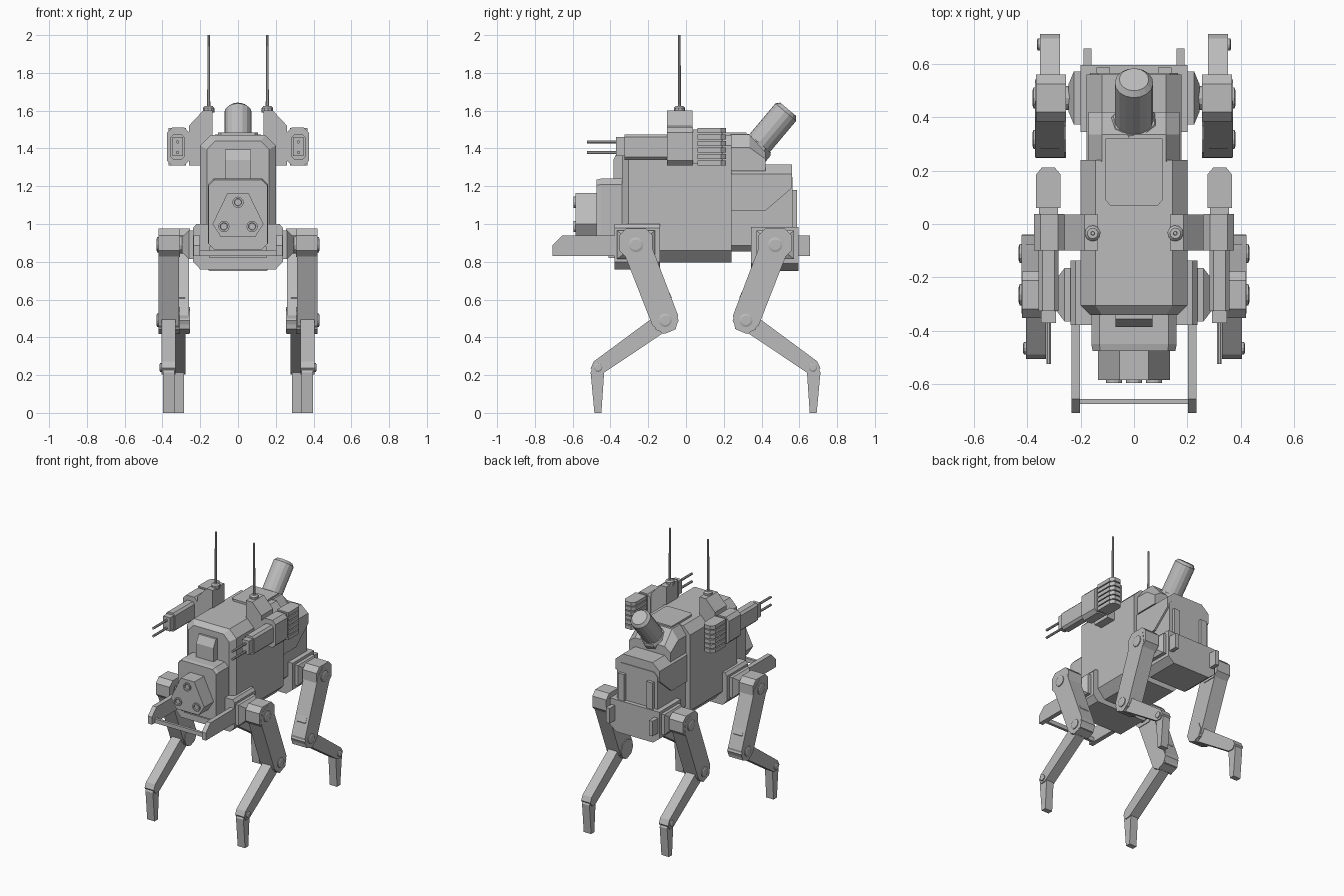
import bpy, bmesh, math
from mathutils import Vector

if "Cube" in bpy.data.objects:
    bpy.data.objects.remove(bpy.data.objects["Cube"])

grey = bpy.data.materials.new("plain_grey")
grey.diffuse_color = (0.5, 0.5, 0.5, 1)
grey.use_nodes = True
grey.node_tree.nodes["Principled BSDF"].inputs["Base Color"].default_value = grey.diffuse_color


def loft(name, rings, mirror=False):
    """Skin a list of equal-length 3D rings and cap both ends."""
    bm = bmesh.new()
    vs = [[bm.verts.new(p) for p in r] for r in rings]
    n = len(rings[0])
    for a, b in zip(vs, vs[1:]):
        for i in range(n):
            j = (i + 1) % n
            bm.faces.new((a[i], a[j], b[j], b[i]))
    bm.faces.new(vs[0])
    bm.faces.new(vs[-1])
    bmesh.ops.recalc_face_normals(bm, faces=bm.faces)
    me = bpy.data.meshes.new(name)
    bm.to_mesh(me)
    bm.free()
    me.materials.append(grey)
    ob = bpy.data.objects.new(name, me)
    bpy.context.collection.objects.link(ob)
    if mirror:
        ob.modifiers.new("Mirror", 'MIRROR').use_bisect_axis[0] = False
        ob.modifiers["Mirror"].use_mirror_merge = False
    return ob


def at_x(pts, x): return [(x, y, z) for y, z in pts]
def at_y(pts, y): return [(x, y, z) for x, z in pts]


def slab(name, pts, x0, x1, mirror=False):
    return loft(name, [at_x(pts, x0), at_x(pts, x1)], mirror)


def oct_rect(x0, x1, z0, z1, c):
    return [(x0 + c, z0), (x1 - c, z0), (x1, z0 + c), (x1, z1 - c),
            (x1 - c, z1), (x0 + c, z1), (x0, z1 - c), (x0, z0 + c)]


def box(name, x, y, z, mirror=False):
    r = [(x[0], z[0]), (x[1], z[0]), (x[1], z[1]), (x[0], z[1])]
    return loft(name, [at_y(r, y[0]), at_y(r, y[1])], mirror)


def tube(name, start, axis, steps, n=12, mirror=False):
    """Round part: steps are (distance along axis, radius)."""
    d = Vector(axis).normalized()
    u = d.orthogonal().normalized()
    v = d.cross(u)
    ang = [2 * math.pi * (i + .5) / n for i in range(n)]
    return loft(name, [[Vector(start) + d * t + (u * math.cos(a) + v * math.sin(a)) * r
                        for a in ang] for t, r in steps], mirror)


def link(p, q, rp, rq, n=3):
    """Outline of a bar with rounded ends."""
    a = math.atan2(q[1] - p[1], q[0] - p[0])
    out = []
    for c, r, s in ((p, rp, a + math.pi / 2), (q, rq, a - math.pi / 2)):
        for i in range(n + 1):
            t = s + math.pi * i / n
            out.append((c[0] + r * math.cos(t), c[1] + r * math.sin(t)))
    return out


# main hull with bevelled front and belly
hull = oct_rect(-.2, .2, .86, 1.47, .055)
small = oct_rect(-.165, .165, .88, 1.44, .045)
loft("main_hull", [at_y(small, -.34), at_y(hull, -.305), at_y(hull, .24)])
belly = [(-.2, .93), (-.2, .86), (-.14, .795), (.14, .795), (.2, .86), (.2, .93)]
loft("belly", [at_y(belly, -.2), at_y(belly, .24)])
slab("front_vent", [(-.33, 1.22), (-.385, 1.22), (-.385, 1.34), (-.355, 1.395), (-.33, 1.395)], -.07, .07)
deck = [(-.107, .09), (-.09, .07), (.09, .07), (.107, .09), (.107, .32), (-.107, .32)]
loft("top_deck", [[(x, y, 1.45) for x, y in deck], [(x, y, 1.485) for x, y in deck]])

# head and triangular sensor cluster
head = oct_rect(-.16, .16, .87, 1.24, .03)
loft("head", [at_y([(x * .97, z - .006) for x, z in head], -.475), at_y(head, -.45), at_y(head, -.32)])
box("head_slot", (-.07, .07), (-.38, -.35), (1.235, 1.246))
tri = [(-.055, 1.165), (.055, 1.165), (.135, 1.0), (.09, .93), (-.09, .93), (-.135, 1.0)]
loft("sensor_cluster", [at_y(tri, -.585), at_y(tri, -.46)])
for i, (x, z) in enumerate(((0, 1.115), (-.075, .987), (.075, .987))):
    tube(f"sensor_lens_{i}", (x, -.58, z), (0, -1, 0), [(0, .03), (.015, .03), (.015, .02), (.006, .018)])
box("chin_plate", (-.15, .15), (-.41, -.36), (.82, .88))

# hip boxes under the hull
fh = [(-.2, .76), (.2, .76), (.237, .8), (.237, .98), (.22, 1.0), (-.22, 1.0), (-.237, .98), (-.237, .8)]
loft("front_hip_box", [at_y(fh, -.378), at_y(fh, -.137)])
rh = [(-.15, .75), (.15, .75), (.2, .79), (.2, .985), (-.2, .985), (-.2, .79)]
loft("rear_hip_box", [at_y(rh, .345), at_y(rh, .595)])

# front bumper and rear tabs
slab("bumper_arm", [(-.708, .83), (-.34, .83), (-.34, .94), (-.655, .94), (-.708, .885)], .202, .235, True)
box("bumper_bar", (-.21, .21), (-.675, -.655), (.83, .86))
box("rear_tab", (.16, .19), (.58, .657), (.83, .94), True)
box("rear_post", (.09, .14), (.54, .587), (.93, 1.18), True)

# rear shell
core = oct_rect(-.165, .165, .855, 1.25, .03)
loft("rear_core", [at_y(core, .23), at_y(core, .565)])
def flank(t): return [(.235, t), (.56, t), (.56, 1.19), (.42, 1.07), (.235, 1.07)]
loft("rear_shoulders", [at_x(flank(t), x) for x, t in
                        ((-.178, 1.265), (-.12, 1.315), (.12, 1.315), (.178, 1.265))])
def hump(d): return [(.235, 1.475 - d), (.335, 1.475 - d), (.42, 1.38 - d / 2), (.42, 1.28), (.235, 1.28)]
loft("rear_hump", [at_x(hump(d), x) for x, d in ((-.17, .07), (-.12, 0), (.12, 0), (.17, .07))])

# tilted turret cylinder
axis = (0, .16, .19)
tube("turret_collar", (0, .38, 1.416), axis, [(-.06, .09), (.0, .09), (.015, .08)], 8)
tube("turret_cylinder", (0, .38, 1.416), axis, [(-.06, .072), (.23, .072), (.25, .055)], 16)

# shoulder towers and antennas
tower = [(.135, 1.36), (.195, 1.31), (.26, 1.31), (.26, 1.52), (.185, 1.6), (.135, 1.6)]
loft("shoulder_tower", [at_y(tower, -.1), at_y(tower, .035)], True)
tube("antenna_base", (.155, -.035, 1.59), (0, 0, 1), [(0, .03), (.025, .03), (.035, .02)], 10, True)
tube("antenna", (.155, -.035, 1.6), (0, 0, 1), [(0, .009), (.4, .007)], 8, True)

# side gun pods
pod = oct_rect(.26, .375, 1.31, 1.51, .025)
loft("gun_pod", [at_y(pod, -.1), at_y(pod, .038)], True)
box("gun_pod_link", (.19, .27), (-.06, .0), (1.36, 1.45), True)
gun = oct_rect(.283, .357, 1.34, 1.475, .015)
loft("gun_body", [at_y(gun, -.325), at_y(gun, -.09)], True)
box("gun_muzzle", (.292, .348), (-.37, -.32), (1.36, 1.46), True)
for i, z in enumerate((1.378, 1.435)):
    tube(f"gun_barrel_{i}", (.32, -.33, z), (0, -1, 0), [(0, .009), (.195, .009)], 8, True)
box("gun_pack_core", (.285, .355), (.03, .195), (1.32, 1.5), True)
fin = [(.275, .06), (.367, .06), (.367, .185), (.345, .212), (.297, .212), (.275, .185)]
for i in range(6):
    z = 1.31 + i * .0345
    loft(f"gun_pack_fin_{i}", [[(x, y, h) for x, y in fin] for h in (z, z + .027)], True)


# legs: the rear pair is the front pair reversed along y
def leg(side, cx, flip, hull_x):
    f = lambda p: (.207 - p[0], p[1]) if flip else p
    hip, knee, ankle = f((-.265, .89)), f((-.11, .49)), f((-.465, .24))
    s = -1 if flip else 1
    # tapered hip bracket and shaft
    rings = [[(x, hip[0] + a * h, hip[1] + b * h * .75) for a, b in ((-1, -1), (1, -1), (1, 1), (-1, 1))]
             for x, h in ((hull_x - .03, .1), (hull_x + .025, .1), (cx - .07, .052))]
    loft(side + "_hip_bracket", rings, True)
    tube(side + "_hip_shaft", (hull_x, *hip), (1, 0, 0), [(0, .045), (cx - hull_x, .045)], 12, True)
    # hip block and thigh
    hb = [(hip[0] + y, hip[1] + z) for y, z in oct_rect(-.088, .088, -.065, .085, .035)]
    slab(side + "_hip_block", hb, cx - .06, cx + .053, True)
    slab(side + "_thigh", link(hip, knee, .075, .073), cx - .055, cx + .055, True)
    pad = [f(p) for p in ((-.19, .76), (-.14, .755), (-.075, .61), (-.085, .57), (-.12, .57))]
    slab(side + "_thigh_pad", pad, cx - .035, cx + .035, True)
    slab(side + "_knee", link(knee, (knee[0] + .001, knee[1]), .07, .07, 4), cx - .06, cx + .053, True)
    # shin and foot
    slab(side + "_shin", link(knee, ankle, .05, .04), cx - .037, cx + .037, True)
    foot = [f(p) for p in ((-.505, .215), (-.48, .265), (-.45, .265), (-.433, .22), (-.448, 0), (-.485, 0))]
    slab(side + "_foot", foot, cx - .03, cx + .03, True)
    # pivot bolts
    for part, c, r, w in (("hip", hip, .04, .053), ("knee", knee, .036, .053), ("ankle", ankle, .023, .037)):
        tube(f"{side}_{part}_bolt", (cx + w - .01, *c), (1, 0, 0),
             [(0, r), (.018, r), (.022, r * .7)], 12, True)


leg("front_leg", .367, False, .235)
leg("rear_leg", .315, True, .2)
